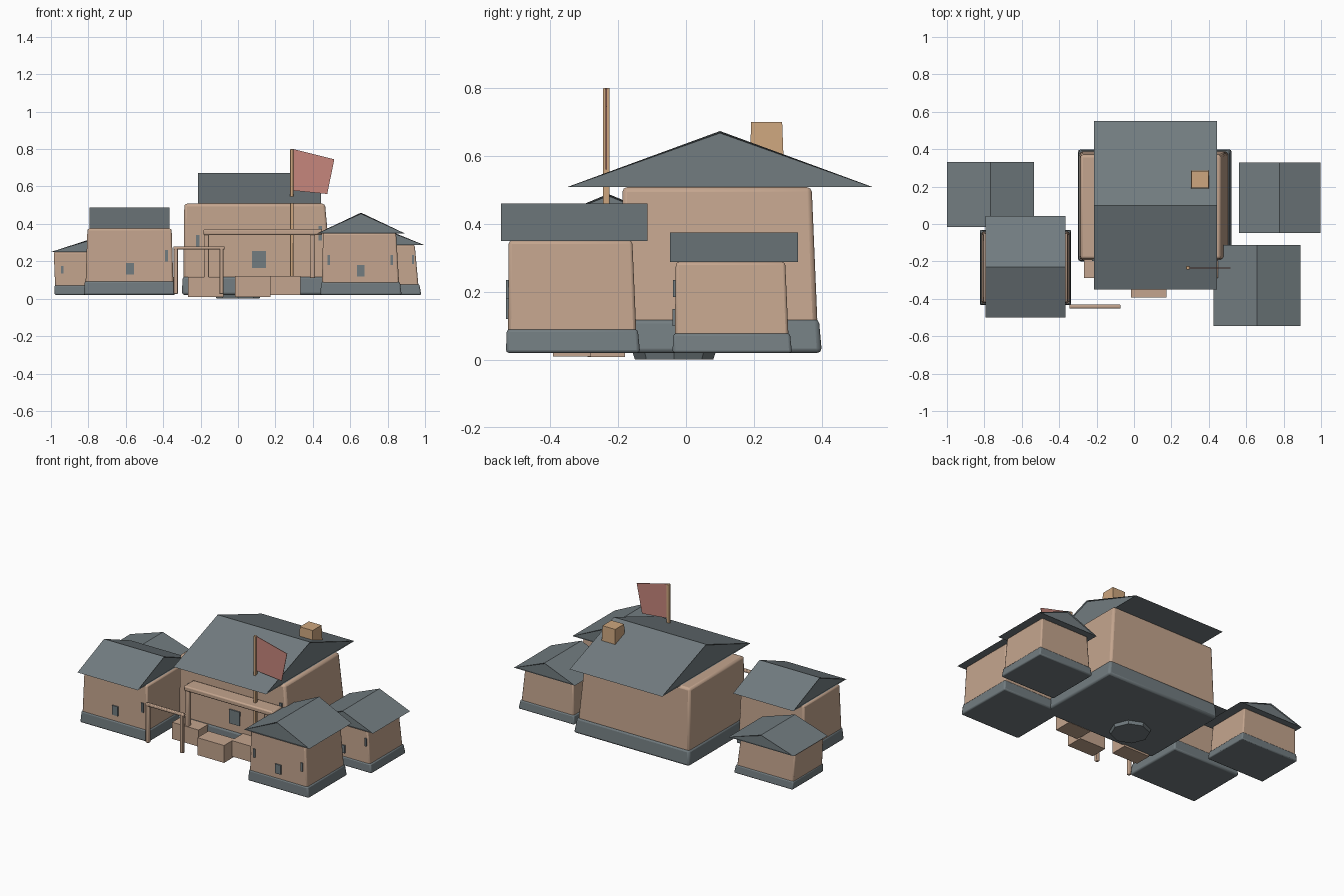
import bpy, bmesh, math

if "Cube" in bpy.data.objects:
    bpy.data.objects.remove(bpy.data.objects["Cube"])


def mat(name, r, g, b):
    m = bpy.data.materials.new(name)
    lin = [(c / 255 / 12.92) if c < 11 else ((c / 255 + 0.055) / 1.055) ** 2.4 for c in (r, g, b)]
    m.diffuse_color = (*lin, 1)
    m.use_nodes = True
    m.node_tree.nodes["Principled BSDF"].inputs["Base Color"].default_value = m.diffuse_color
    return m


SLATE = mat("slate grey", 114, 124, 128)
CLAY = mat("clay tan", 196, 165, 142)
WOOD = mat("warm wood", 205, 166, 126)
RED = mat("faded red", 198, 134, 124)


def finish(bm, name, material, bevel=0.0):
    bmesh.ops.recalc_face_normals(bm, faces=bm.faces)
    me = bpy.data.meshes.new(name)
    bm.to_mesh(me)
    bm.free()
    me.materials.append(material)
    ob = bpy.data.objects.new(name, me)
    bpy.context.collection.objects.link(ob)
    if bevel:
        mod = ob.modifiers.new("soft edges", 'BEVEL')
        mod.width = bevel
        mod.segments = 2
    return ob


def block(name, bottom, z0, top, z1, material, bevel=0.0):
    """Six-sided block between two rectangles (x0, x1, y0, y1)."""
    bm = bmesh.new()
    rings = []
    for (x0, x1, y0, y1), z in ((bottom, z0), (top, z1)):
        rings.append([bm.verts.new((x, y, z)) for x, y in ((x0, y0), (x1, y0), (x1, y1), (x0, y1))])
    lo, hi = rings
    bm.faces.new(lo[::-1])
    bm.faces.new(hi)
    for i in range(4):
        j = (i + 1) % 4
        bm.faces.new((lo[i], lo[j], hi[j], hi[i]))
    return finish(bm, name, material, bevel)


def box(name, x0, x1, y0, y1, z0, z1, material, bevel=0.0):
    return block(name, (x0, x1, y0, y1), z0, (x0, x1, y0, y1), z1, material, bevel)


def roof(name, rect, z0, z1, axis):
    """Gabled prism with its ridge along the axis and slightly recessed gables."""
    x0, x1, y0, y1 = rect
    xm, ym = (x0 + x1) / 2, (y0 + y1) / 2
    if axis == 'x':
        ends = [[(x, y0, z0), (x, y1, z0), (x, ym, z1)] for x in (x0, x1)]
    else:
        ends = [[(x0, y, z0), (x1, y, z0), (xm, y, z1)] for y in (y0, y1)]
    bm = bmesh.new()
    a, b = [[bm.verts.new(p) for p in e] for e in ends]
    gables = [bm.faces.new(a), bm.faces.new(b)]
    for i in range(3):
        j = (i + 1) % 3
        bm.faces.new((a[i], a[j], b[j], b[i]))
    bmesh.ops.recalc_face_normals(bm, faces=bm.faces)
    bmesh.ops.inset_individual(bm, faces=gables, thickness=0.006, depth=-0.006)
    return finish(bm, name, SLATE)


def lerp(a, b, t):
    return tuple(p + (q - p) * t for p, q in zip(a, b))


def house(name, bottom, top, zb, zt, roof_rect, ridge, axis, bevel, openings):
    mid = lerp(bottom, top, 0.3)
    block(name + "_plinth", bottom, 0.02, mid, zb, SLATE, bevel)
    foot = tuple(v + d for v, d in zip(mid, (0.004, -0.004, 0.004, -0.004)))
    block(name + "_walls", foot, zb - 0.015, top, zt, CLAY, bevel)
    roof(name + "_roof", roof_rect, zt, ridge, axis)
    # door hatch and slit windows on the front wall
    for i, (x, w, z0, z1) in enumerate(openings):
        t = ((z0 + z1) / 2 - zb) / (zt - zb)
        y = foot[2] + (top[2] - foot[2]) * t
        box(f"{name}_window_{i}", x - w / 2, x + w / 2, y - 0.007, y + 0.002, z0, z1, SLATE)


# Five houses
house("main_house", (-0.30, 0.525, -0.20, 0.40), (-0.287, 0.465, -0.187, 0.37), 0.12, 0.508,
      (-0.215, 0.445, -0.35, 0.55), 0.673, 'x', 0.014,
      [(0.112, 0.075, 0.165, 0.255), (-0.215, 0.018, 0.265, 0.34), (0.44, 0.018, 0.31, 0.39)])
house("front_left_house", (-0.825, -0.335, -0.435, -0.03), (-0.805, -0.355, -0.42, -0.05), 0.095, 0.375,
      (-0.795, -0.365, -0.50, 0.042), 0.488, 'x', 0.01,
      [(-0.577, 0.042, 0.13, 0.19), (-0.383, 0.016, 0.2, 0.26)])
house("front_right_house", (0.44, 0.875, -0.53, -0.135), (0.455, 0.845, -0.522, -0.158), 0.09, 0.35,
      (0.425, 0.89, -0.545, -0.113), 0.46, 'y', 0.009,
      [(0.655, 0.04, 0.12, 0.18), (0.485, 0.013, 0.18, 0.235), (0.823, 0.013, 0.18, 0.235)])
house("back_left_house", (-0.98, -0.56, 0.0, 0.315), (-0.985, -0.595, 0.005, 0.295), 0.072, 0.25,
      (-1.0, -0.535, -0.015, 0.332), 0.325, 'y', 0.007,
      [(-0.94, 0.012, 0.135, 0.175), (-0.78, 0.034, 0.09, 0.135)])
house("back_right_house", (0.58, 0.98, -0.04, 0.312), (0.60, 0.945, -0.03, 0.292), 0.078, 0.287,
      (0.562, 0.996, -0.047, 0.33), 0.375, 'y', 0.008,
      [(0.935, 0.012, 0.185, 0.235), (0.77, 0.036, 0.1, 0.15), (0.625, 0.012, 0.185, 0.235)])

# Chimney
block("chimney", (0.303, 0.402, 0.187, 0.288), 0.57, (0.307, 0.398, 0.192, 0.283), 0.70, WOOD)

# Flag and its pole
box("flag_pole", 0.279, 0.297, -0.244, -0.225, 0.11, 0.80, WOOD, 0.003)
bm = bmesh.new()
cloth = [(0.296, 0.80), (0.515, 0.745), (0.477, 0.56), (0.296, 0.578)]
face = bm.faces.new([bm.verts.new((x, -0.237, z)) for x, z in cloth])
ext = bmesh.ops.extrude_face_region(bm, geom=[face])
for v in ext["geom"]:
    if isinstance(v, bmesh.types.BMVert):
        v.co.y += 0.004
finish(bm, "flag", RED)

# Porch canopy on two posts
box("porch_canopy", -0.185, 0.45, -0.29, -0.19, 0.34, 0.372, CLAY, 0.008)
for i, x in enumerate((-0.168, 0.398)):
    box(f"porch_post_{i}", x - 0.014, x + 0.014, -0.285, -0.257, 0.11, 0.35, CLAY, 0.005)

# Hitching rail
box("hitching_rail", -0.345, -0.072, -0.453, -0.431, 0.262, 0.28, CLAY, 0.005)
for i, x in enumerate((-0.333, -0.088)):
    box(f"hitching_post_{i}", x - 0.011, x + 0.011, -0.452, -0.430, 0.025, 0.27, CLAY, 0.004)

# Crates
box("left_crate", -0.267, -0.078, -0.29, -0.18, 0.008, 0.115, CLAY)
box("middle_crate", -0.015, 0.175, -0.392, -0.28, 0.01, 0.122, CLAY)
box("right_crate", 0.17, 0.335, -0.31, -0.19, 0.02, 0.122, CLAY)

# Round well slab below the main house
bm = bmesh.new()
bmesh.ops.create_cone(bm, cap_ends=True, segments=8, radius1=0.115, radius2=0.125, depth=0.03)
bmesh.ops.translate(bm, verts=bm.verts, vec=(0.0, -0.035, 0.015))
finish(bm, "well_slab", SLATE)

# Crisp edges with soft bevels
bpy.ops.object.select_all(action='SELECT')
bpy.context.view_layer.objects.active = bpy.context.selected_objects[0]
bpy.ops.object.shade_smooth_by_angle(angle=math.radians(30))
